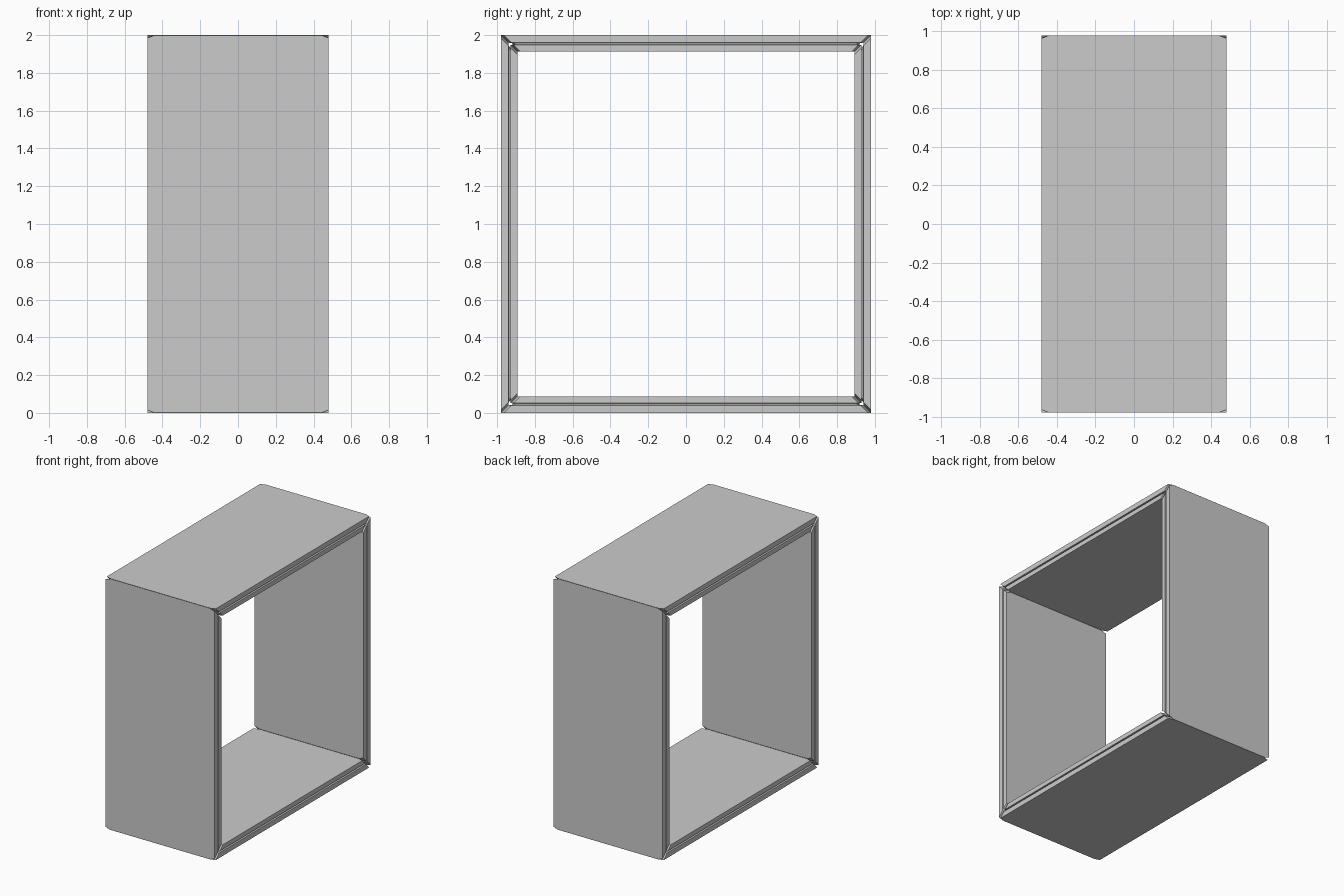
import bpy, bmesh
from mathutils import Matrix, Vector
from math import pi

if "Cube" in bpy.data.objects:
    bpy.data.objects.remove(bpy.data.objects["Cube"])

HALF_X, HALF_Y, HALF_Z = 0.48, 0.98, 1.0
# (depth from outer face, inset) : two skins with a recessed groove between them
LAYERS = [(0.0, 0.0), (0.040, 0.0), (0.042, 0.014),
          (0.050, 0.014), (0.052, 0.0), (0.088, 0.0)]


def outline(depth, inset, half_len):
    """Clipped-corner rectangle, shortened with depth to form the mitre."""
    u = HALF_X - inset
    v = half_len - depth - 0.001 - inset
    cu, cv = 0.040, 0.014
    return [Vector(p + (-depth,)) for p in
            [(u, -v + cv), (u, v - cv), (u - cu, v), (-u + cu, v),
             (-u, v - cv), (-u, -v + cv), (-u + cu, -v), (u - cu, -v)]]


def panel(name, half_len, offset, angle):
    bm = bmesh.new()
    rings = [[bm.verts.new(p) for p in outline(d, i, half_len)] for d, i in LAYERS]
    for a, b in zip(rings, rings[1:]):
        for k in range(8):
            n = (k + 1) % 8
            bm.faces.new((a[k], b[k], b[n], a[n]))
    bm.faces.new(rings[0])
    bm.faces.new(rings[-1][::-1])
    bmesh.ops.recalc_face_normals(bm, faces=bm.faces)
    # Push outward from the centre, turn around x, lift to stand on z = 0
    m = (Matrix.Translation((0, 0, HALF_Z)) @ Matrix.Rotation(angle, 4, 'X')
         @ Matrix.Translation((0, 0, offset)))
    bm.transform(m)
    mesh = bpy.data.meshes.new(name)
    bm.to_mesh(mesh)
    bm.free()
    bpy.context.collection.objects.link(bpy.data.objects.new(name, mesh))


# Four mitred panels forming an open box
panel("top_panel", HALF_Y, HALF_Z, 0)
panel("bottom_panel", HALF_Y, HALF_Z, pi)
panel("front_panel", HALF_Z, HALF_Y, pi / 2)
panel("back_panel", HALF_Z, HALF_Y, -pi / 2)
